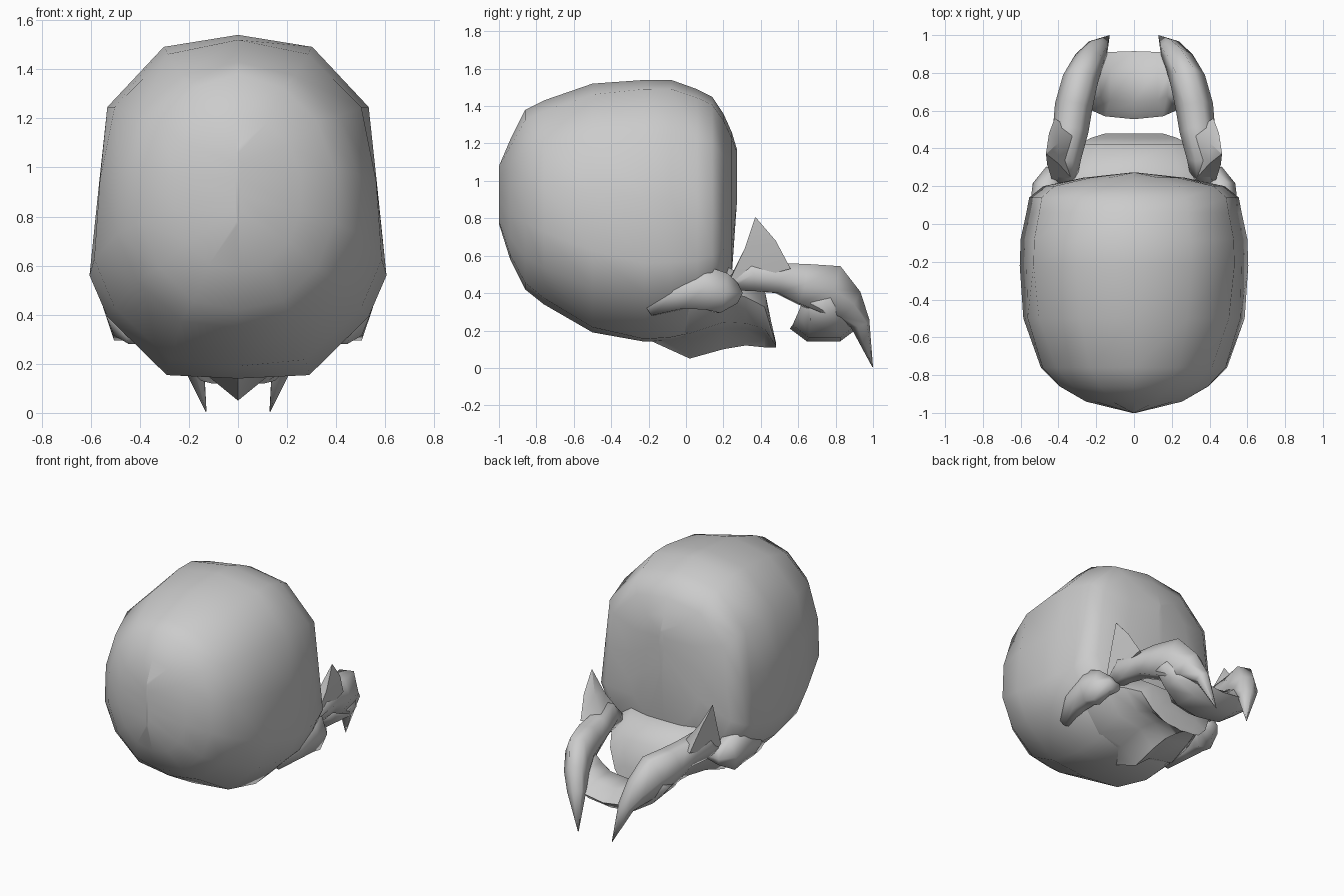
import bpy, bmesh
from math import radians
from mathutils import Vector

if "Cube" in bpy.data.objects:
    bpy.data.objects.remove(bpy.data.objects["Cube"])

grey = bpy.data.materials.new("bone grey")
grey.use_nodes = True
grey.diffuse_color = (0.6, 0.6, 0.6, 1)
grey.node_tree.nodes["Principled BSDF"].inputs["Base Color"].default_value = (0.6, 0.6, 0.6, 1)


def loft(name, rings, sharp=70):
    """Skin a list of equal-length rings and close both ends."""
    bm = bmesh.new()
    loops = [[bm.verts.new(p) for p in ring] for ring in rings]
    n = len(loops[0])
    for a, b in zip(loops, loops[1:]):
        for i in range(n):
            j = (i + 1) % n
            bm.faces.new((a[i], a[j], b[j], b[i]))
    bm.faces.new(loops[0])
    bm.faces.new(loops[-1])
    bmesh.ops.remove_doubles(bm, verts=bm.verts, dist=0.0005)
    bmesh.ops.recalc_face_normals(bm, faces=bm.faces)
    mesh = bpy.data.meshes.new(name)
    bm.to_mesh(mesh)
    bm.free()
    obj = bpy.data.objects.new(name, mesh)
    bpy.context.collection.objects.link(obj)
    mesh.materials.append(grey)
    bpy.ops.object.select_all(action="DESELECT")
    bpy.context.view_layer.objects.active = obj
    obj.select_set(True)
    bpy.ops.object.shade_smooth_by_angle(angle=radians(sharp))


def section(profile, y, w, low, high):
    """Scale a half profile into one symmetric ring at y."""
    full = profile + [(-x, z) for x, z in reversed(profile) if x > 0]
    return [(x * w, y, low + z * (high - low)) for x, z in full]


def blend(a, b, t):
    return [tuple(p + (q - p) * t for p, q in zip(u, v)) for u, v in zip(a, b)]


def tube(name, path, sides=((1, 0), (.5, .9), (-.5, .9), (-1, 0), (-.5, -.9), (.5, -.9))):
    """Sweep an oval along points given as x, y, z, half width, half height."""
    pts = [Vector(p[:3]) for p in path]
    rings = []
    for i, p in enumerate(path):
        t = (pts[min(i + 1, len(pts) - 1)] - pts[max(i - 1, 0)]).normalized()
        side = t.cross(Vector((0, 0, 1))).normalized()
        up = side.cross(t)
        rings.append([pts[i] + side * a * p[3] + up * b * p[4] for a, b in sides])
    loft(name, rings, 85)


def both_sides(name, path):
    for label, s in (("left", 1), ("right", -1)):
        tube(label + "_" + name, [(s * p[0], *p[1:]) for p in path])


# Cranium: round at the bulging front, boxier towards the flattened rear
boxy = [(0, 1), (.5, .965), (.88, .79), (.94, .55), (1, .3), (.88, .18), (.48, .01), (0, 0)]
oval = [(0, 1), (.45, .94), (.8, .8), (.98, .6), (.98, .38), (.8, .18), (.45, .04), (0, 0)]
stations = [
    (-1, .01, .77, 1.08, 1), (-.94, .26, .58, 1.22, 1), (-.86, .4, .42, 1.38, .9),
    (-.76, .5, .34, 1.43, .7), (-.5, .59, .19, 1.52, .35), (-.22, .605, .14, 1.54, 0),
    (-.08, .6, .15, 1.54, 0), (.06, .57, .18, 1.49, 0), (.14, .555, .24, 1.45, 0),
    (.2, .48, .32, 1.36, 0), (.245, .27, .5, 1.26, .3), (.272, .02, .88, 1.17, 1)]
loft("cranium", [section(blend(boxy, oval, t), *s) for *s, t in stations], 120)

# Muzzle with a keel below
muzzle = [(0, 1), (.65, 1), (1, .7), (.7, .32), (.28, .24), (0, 0)]
loft("muzzle", [section(muzzle, *s) for s in (
    (-.2, .25, .15, .4), (.02, .44, .05, .47), (.2, .42, .1, .55),
    (.32, .35, .12, .49), (.42, .29, .11, .42), (.455, .23, .11, .25),
    (.48, .15, .11, .14))], 60)

# Cheek ridges
both_sides("cheek", [(.42, -.2, .32, .04, .05), (.46, -.05, .4, .08, .1),
                     (.47, .1, .43, .08, .13), (.46, .19, .4, .08, .12),
                     (.42, .25, .4, .07, .06), (.36, .275, .4, .02, .03)])

# Jaw arms sweeping back into downward hooks
both_sides("jaw_arm", [(.365, .22, .44, .06, .03), (.37, .35, .5, .09, .1),
                       (.335, .5, .48, .095, .09), (.32, .62, .45, .1, .12),
                       (.285, .76, .42, .095, .15), (.24, .86, .34, .08, .1),
                       (.19, .93, .24, .06, .05), (.13, .998, .005, .002, .002)])

# Upright fins over the jaw hinges
fin = [[(.31, .22, .45), (.43, .22, .44), (.42, .56, .53), (.3, .48, .53)],
       [(.4, .32, .64), (.46, .315, .64), (.45, .48, .68), (.4, .43, .67)],
       [(.463, .37, .805), (.466, .37, .805), (.466, .373, .805), (.463, .373, .805)]]
for label, s in (("left", 1), ("right", -1)):
    loft(label + "_jaw_fin", [[(s * x, y, z) for x, y, z in ring] for ring in fin], 60)

# Curved bar joining the arms
half = [(.32, .72, .4, .08, .09), (.24, .74, .3, .14, .09), (.15, .74, .23, .17, .08)]
tube("jaw_bar", half + [(0, .735, .21, .18, .075)] + [(-p[0], *p[1:]) for p in reversed(half)])
